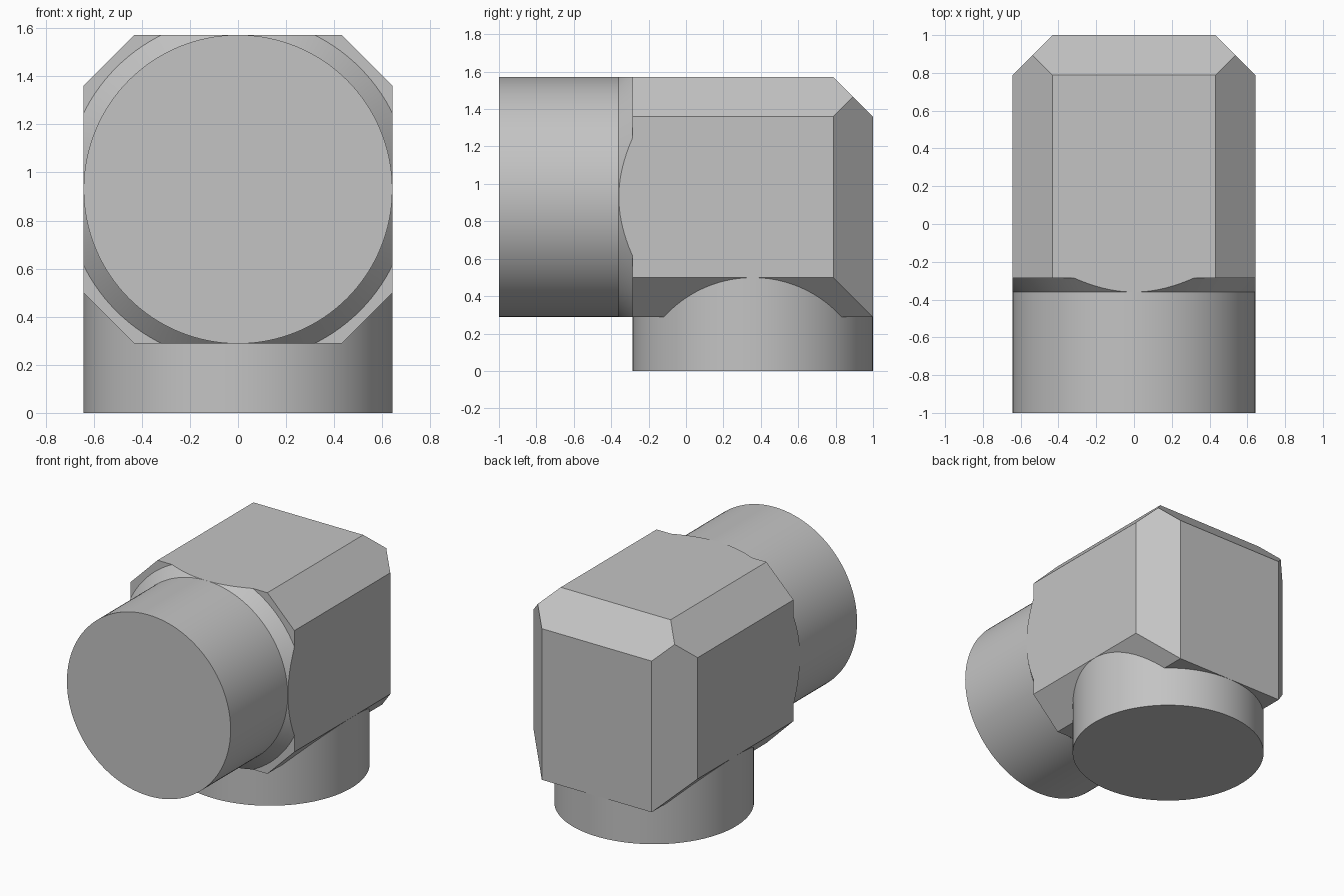
import bpy, bmesh, math
from mathutils import Vector, Matrix

if "Cube" in bpy.data.objects:
    bpy.data.objects.remove(bpy.data.objects["Cube"])

HALF, FRONT, SHOULDER, BACK = 0.643, -0.36, -0.286, 1.0
BOTTOM, TOP, CHAMFER, R = 0.288, 1.572, 0.212, 0.642
AXIS_Z = (BOTTOM + TOP) / 2
OUTLET_Y = (SHOULDER + BACK) / 2

grey = bpy.data.materials.new("plain grey")
grey.use_nodes = True
grey.diffuse_color = (0.55, 0.55, 0.55, 1)
grey.node_tree.nodes["Principled BSDF"].inputs["Base Color"].default_value = grey.diffuse_color


def add_object(name, bm):
    bmesh.ops.recalc_face_normals(bm, faces=bm.faces)
    mesh = bpy.data.meshes.new(name)
    bm.to_mesh(mesh)
    bm.free()
    mesh.materials.append(grey)
    obj = bpy.data.objects.new(name, mesh)
    bpy.context.collection.objects.link(obj)
    return obj


def activate(obj):
    bpy.ops.object.select_all(action="DESELECT")
    obj.select_set(True)
    bpy.context.view_layer.objects.active = obj


def smooth(obj):
    activate(obj)
    bpy.ops.object.shade_smooth_by_angle(angle=math.radians(30))


def lathe(name, profile, centre, rotation, steps=128):
    """Revolve (radius, height) points into a closed solid."""
    bm = bmesh.new()
    rings = [[bm.verts.new((r * math.cos(a), r * math.sin(a), h))
              for a in (math.tau * i / steps for i in range(steps))]
             for r, h in profile]
    for low, high in zip(rings, rings[1:]):
        for i in range(steps):
            j = (i + 1) % steps
            bm.faces.new((low[i], low[j], high[j], high[i]))
    bm.faces.new(rings[0])
    bm.faces.new(rings[-1])
    bm.transform(Matrix.Translation(centre) @ rotation)
    return add_object(name, bm)


def cut(bm, point, normal):
    """Slice off everything on the normal's side and cap the hole."""
    result = bmesh.ops.bisect_plane(bm, geom=bm.verts[:] + bm.edges[:] + bm.faces[:],
                                    plane_co=point, plane_no=normal, clear_outer=True)
    edges = [e for e in result["geom_cut"] if isinstance(e, bmesh.types.BMEdge)]
    bmesh.ops.contextual_create(bm, geom=edges)


# Elbow block: box with chamfered long edges and chamfered back edges
bm = bmesh.new()
bmesh.ops.create_cube(bm, size=1)
for v in bm.verts:
    v.co = Vector((v.co.x * 2 * HALF,
                   BACK if v.co.y > 0 else FRONT,
                   TOP if v.co.z > 0 else BOTTOM))
for side in (-1, 1):
    inner = side * (HALF - CHAMFER)
    cut(bm, (inner, 0, TOP), (side, 0, 1))
    cut(bm, (inner, 0, BOTTOM), (side, 0, -1))
    cut(bm, (inner, BACK, AXIS_Z), (side, 1, 0))
cut(bm, (0, BACK, TOP - CHAMFER), (0, 1, 1))
block = add_object("elbow_block", bm)

# Conical shoulder turned on the front of the block
along_y = Matrix.Rotation(-math.pi / 2, 4, "X")
cutter = lathe("shoulder_cutter",
               [(R, FRONT), (R + SHOULDER - FRONT, SHOULDER), (2, SHOULDER), (2, 2)],
               (0, 0, AXIS_Z), along_y)
turn = block.modifiers.new("turned_shoulder", "BOOLEAN")
turn.operation = "INTERSECT"
turn.solver = "EXACT"
turn.object = cutter
activate(block)
bpy.ops.object.modifier_apply(modifier=turn.name)
bpy.data.objects.remove(cutter)
smooth(block)

# Horizontal pipe stub at the front and vertical stub underneath
smooth(lathe("front_pipe", [(R, -1), (R, FRONT + 0.005)], (0, 0, AXIS_Z), along_y))
smooth(lathe("bottom_pipe", [(R, 0), (R, 0.52)], (0, OUTLET_Y, 0), Matrix.Identity(4)))
